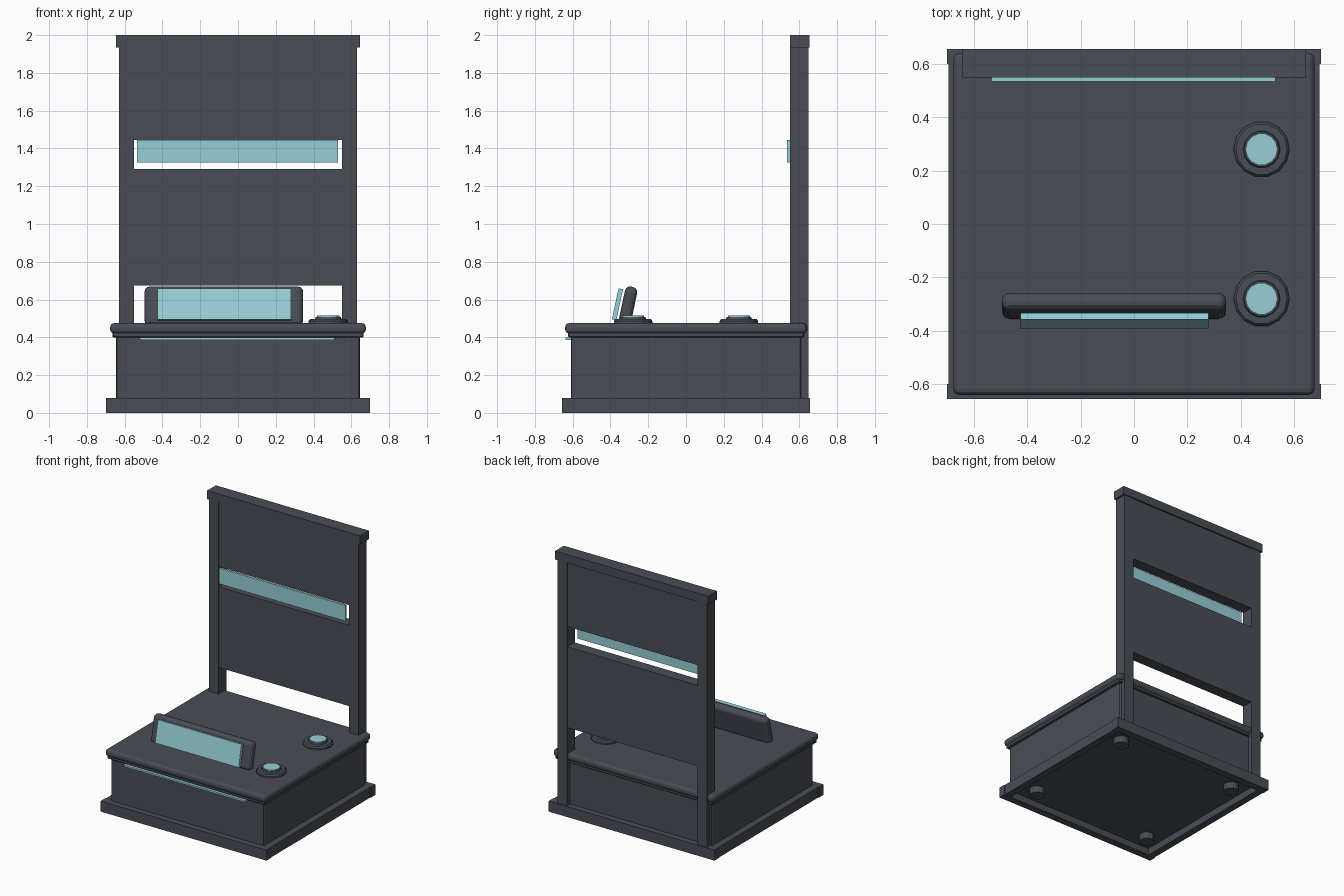
import bpy, bmesh, math

if "Cube" in bpy.data.objects:
    bpy.data.objects.remove(bpy.data.objects["Cube"])


def material(name, rgb):
    m = bpy.data.materials.new(name)
    m.diffuse_color = (*rgb, 1)
    m.use_nodes = True
    m.node_tree.nodes["Principled BSDF"].inputs["Base Color"].default_value = m.diffuse_color
    return m


DARK = material("dark_grey", (0.066, 0.073, 0.089))
TEAL = material("pale_teal", (0.31, 0.62, 0.69))


def finish(name, bm, mat):
    me = bpy.data.meshes.new(name)
    bmesh.ops.recalc_face_normals(bm, faces=bm.faces)
    bm.to_mesh(me)
    bm.free()
    me.materials.append(mat)
    ob = bpy.data.objects.new(name, me)
    bpy.context.collection.objects.link(ob)
    return ob


def box(name, x, y, z, mat=DARK, bevel=0, segments=2, tilt=0):
    """Box from (min, max) ranges, optionally bevelled and tilted about x."""
    size = [r[1] - r[0] for r in (x, y, z)]
    bm = bmesh.new()
    bmesh.ops.create_cube(bm, size=1)
    bmesh.ops.scale(bm, vec=size, verts=bm.verts)
    if bevel:
        bmesh.ops.bevel(bm, geom=bm.edges[:], offset=bevel, segments=segments,
                        profile=0.5, affect='EDGES')
    ob = finish(name, bm, mat)
    ob.location = [(r[0] + r[1]) / 2 for r in (x, y, z)]
    ob.rotation_euler.x = tilt
    return ob


def lathe(name, profile, sides, loc, mat=DARK):
    """Solid of revolution from (radius, z) points, capped at both ends."""
    bm = bmesh.new()
    rings = [[bm.verts.new((r * math.cos(2 * math.pi * i / sides),
                            r * math.sin(2 * math.pi * i / sides), z))
              for i in range(sides)] for r, z in profile]
    for a, b in zip(rings, rings[1:]):
        for i in range(sides):
            j = (i + 1) % sides
            bm.faces.new((a[i], a[j], b[j], b[i]))
    bm.faces.new(rings[0][::-1])
    bm.faces.new(rings[-1])
    ob = finish(name, bm, mat)
    ob.location = loc
    return ob


# Plinth frame, open underneath
for s, side in ((-1, "front"), (1, "back")):
    box(f"plinth_{side}", (-0.70, 0.70), sorted((s * 0.60, s * 0.656)), (0, 0.08))
for s, side in ((-1, "left"), (1, "right")):
    box(f"plinth_{side}", sorted((s * 0.64, s * 0.695)), (-0.60, 0.60), (0, 0.08))

# Feet inside the frame
for sx in (-1, 1):
    for sy in (-1, 1):
        lathe("foot", [(0.055, 0), (0.055, 0.07)], 12, (sx * 0.51, sy * 0.466, 0))

# Cabinet body, lip and rounded top
box("body", (-0.645, 0.645), (-0.61, 0.61), (0.05, 0.43), bevel=0.012)
box("top_lip", (-0.665, 0.665), (-0.625, 0.625), (0.40, 0.43), bevel=0.005, segments=1)
box("top_slab", (-0.677, 0.677), (-0.64, 0.64), (0.42, 0.475), bevel=0.022, segments=3)
box("front_light_strip", (-0.52, 0.51), (-0.638, -0.605), (0.385, 0.398), TEAL)

# Back frame: posts, cap, two panels and light bar
for s, side in ((-1, "left"), (1, "right")):
    box(f"post_{side}", sorted((s * 0.55, s * 0.63)), (0.55, 0.648), (0.07, 1.94))
box("cap_rail", (-0.645, 0.645), (0.55, 0.655), (1.935, 2.0))
box("lower_panel", (-0.55, 0.55), (0.555, 0.643), (0.675, 1.29))
box("upper_panel", (-0.55, 0.55), (0.555, 0.643), (1.445, 1.937))
box("light_bar", (-0.535, 0.53), (0.535, 0.552), (1.325, 1.445), TEAL)

# Tilted display with its screen
TILT = -math.radians(12)
box("display_housing", (-0.495, 0.345), (-0.340, -0.274), (0.46, 0.67),
    bevel=0.028, segments=3, tilt=TILT)
box("display_screen", (-0.425, 0.28), (-0.375, -0.351), (0.491, 0.659), TEAL, tilt=TILT)

# Two round buttons
for y, side in ((-0.28, "front"), (0.28, "back")):
    lathe(f"button_base_{side}",
          [(0.105, 0.47), (0.105, 0.486), (0.096, 0.497), (0.07, 0.498), (0.066, 0.508)],
          14, (0.478, y, 0))
    lathe(f"button_{side}", [(0.06, 0.48), (0.06, 0.515)], 14, (0.478, y, 0), TEAL)
